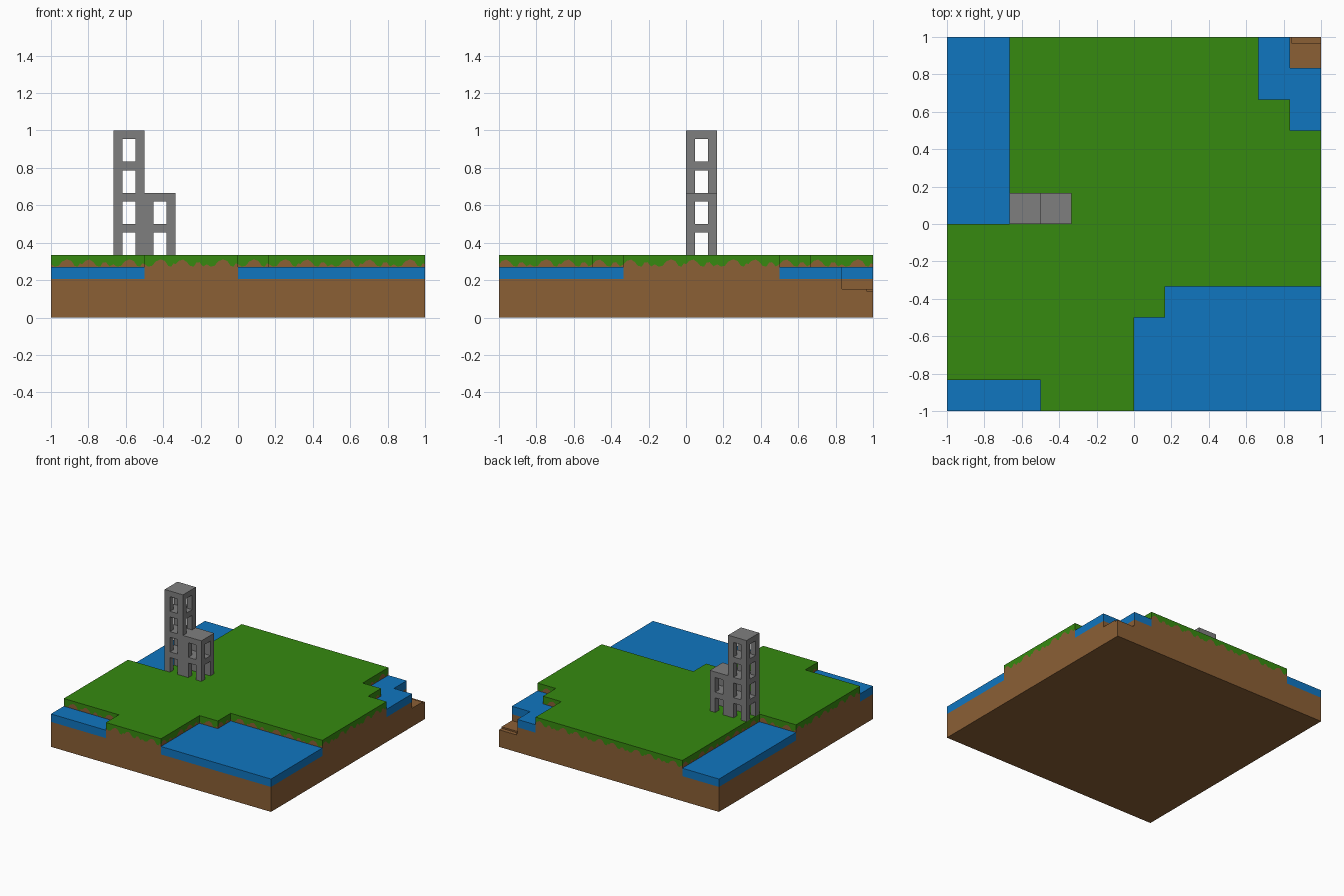
import bpy, bmesh, math

cube = bpy.data.objects.get("Cube")
if cube:
    bpy.data.objects.remove(cube, do_unlink=True)

CELL = 1 / 6                       # the terrain is a 12 x 12 grid of cells
BED, WATER, LAND = 0.205, 0.27, 1 / 3


def material(name, colour):
    m = bpy.data.materials.new(name)
    m.use_nodes = True
    m.diffuse_color = (*colour, 1)
    bsdf = m.node_tree.nodes["Principled BSDF"]
    bsdf.inputs["Base Color"].default_value = (*colour, 1)
    bsdf.inputs["Roughness"].default_value = 0.9
    return m


soil = material("soil brown", (0.258, 0.115, 0.036))
grass = material("grass green", (0.037, 0.254, 0.005))
water = material("water blue", (0.005, 0.181, 0.527))
stone = material("stone grey", (0.212, 0.212, 0.212))


def finish(name, bm, *mats):
    bmesh.ops.remove_doubles(bm, verts=bm.verts, dist=1e-5)
    bmesh.ops.recalc_face_normals(bm, faces=bm.faces)
    me = bpy.data.meshes.new(name)
    bm.to_mesh(me)
    bm.free()
    for m in mats:
        me.materials.append(m)
    ob = bpy.data.objects.new(name, me)
    bpy.context.collection.objects.link(ob)
    return ob


def prism(name, outline, z0, z1, mat):
    """Extrude an outline given in grid cells between two heights."""
    bm = bmesh.new()
    base = bm.faces.new([bm.verts.new((x * CELL - 1, y * CELL - 1, z0)) for x, y in outline])
    top = bmesh.ops.extrude_face_region(bm, geom=[base], use_keep_orig=True)["geom"]
    for v in top:
        if isinstance(v, bmesh.types.BMVert):
            v.co.z = z1
    return finish(name, bm, mat)


# Soil base with a dug-out corner
prism("soil_base", [(0, 0), (12, 0), (12, 11), (11, 11), (11, 12), (0, 12)], 0, BED, soil)
prism("corner_pit", [(11, 11), (12, 11), (12, 11.8), (11.05, 11.8), (11.05, 12), (11, 12)],
      0, 0.152, soil)
prism("corner_pit_ledge", [(11.05, 11.8), (12, 11.8), (12, 12), (11.05, 12)], 0, 0.14, soil)

# Water pools
pools = {
    "water_front_right": [(0, 0), (3, 0), (3, 1), (0, 1)],
    "water_front_left": [(6, 0), (12, 0), (12, 4), (7, 4), (7, 3), (6, 3)],
    "water_back_left": [(10, 10), (11, 10), (11, 9), (12, 9), (12, 11), (11, 11),
                        (11, 12), (10, 12)],
    "water_back_right": [(0, 6), (2, 6), (2, 12), (0, 12)],
}
for pool_name, pool_outline in pools.items():
    prism(pool_name, pool_outline, BED, WATER, water)

# Raised land: grass top, walls split along a ragged grass fringe
shore = [(0, 1), (3, 1), (3, 0), (6, 0), (6, 3), (7, 3), (7, 4), (12, 4), (12, 9), (11, 9),
         (11, 10), (10, 10), (10, 12), (2, 12), (2, 6), (0, 6)]
fringes = [
    [(0, .285), (.12, .272), (.25, .277), (.36, .300), (.52, .311), (.66, .302), (.76, .276),
     (.86, .272), (.93, .290), (1, .285)],
    [(0, .285), (.10, .303), (.24, .310), (.36, .296), (.46, .276), (.58, .272), (.66, .293),
     (.76, .296), (.88, .273), (1, .285)],
]
bm = bmesh.new()
rim = []
step = 0
for (x0, y0), (x1, y1) in zip(shore, shore[1:] + shore[:1]):
    count = abs(x1 - x0) + abs(y1 - y0)
    dx, dy = (x1 - x0) / count, (y1 - y0) / count
    for i in range(count):
        columns = []
        for u, z in fringes[step % 2]:
            px, py = (x0 + dx * (i + u)) * CELL - 1, (y0 + dy * (i + u)) * CELL - 1
            columns.append([bm.verts.new((px, py, h)) for h in (BED, z, LAND)])
        for a, b in zip(columns, columns[1:]):
            for k in (0, 1):
                f = bm.faces.new((a[k], b[k], b[k + 1], a[k + 1]))
                f.material_index = k
        rim += [c[2] for c in columns[:-1]]
        step += 1
bmesh.ops.remove_doubles(bm, verts=bm.verts, dist=1e-5)
bm.verts.ensure_lookup_table()
rim_edges = [e for e in bm.edges if e.is_boundary and all(v.co.z > LAND - 1e-4 for v in e.verts)]
for f in bmesh.ops.contextual_create(bm, geom=rim_edges)["faces"]:
    f.material_index = 1
finish("raised_land", bm, soil, grass)


# Stone towers: each storey is four corner posts under a slab
def add_box(bm, lo, hi):
    made = bmesh.ops.create_cube(bm, size=1)["verts"]
    for v in made:
        v.co = [l if c < 0 else h for c, l, h in zip(v.co, lo, hi)]


def tower(name, x0, y0, storeys):
    post, opening = 0.048, 0.12
    bm = bmesh.new()
    for s in range(storeys):
        z = LAND + s * CELL
        add_box(bm, (x0, y0, z + opening), (x0 + CELL, y0 + CELL, z + CELL))
        for px in (x0, x0 + CELL - post):
            for py in (y0, y0 + CELL - post):
                add_box(bm, (px, py, z), (px + post, py + post, z + opening))
    bmesh.ops.recalc_face_normals(bm, faces=bm.faces)
    me = bpy.data.meshes.new(name)
    bm.to_mesh(me)
    bm.free()
    me.materials.append(stone)
    bpy.context.collection.objects.link(bpy.data.objects.new(name, me))


tower("tall_tower", -4 * CELL, 0, 4)
tower("short_tower", -3 * CELL, 0, 2)
